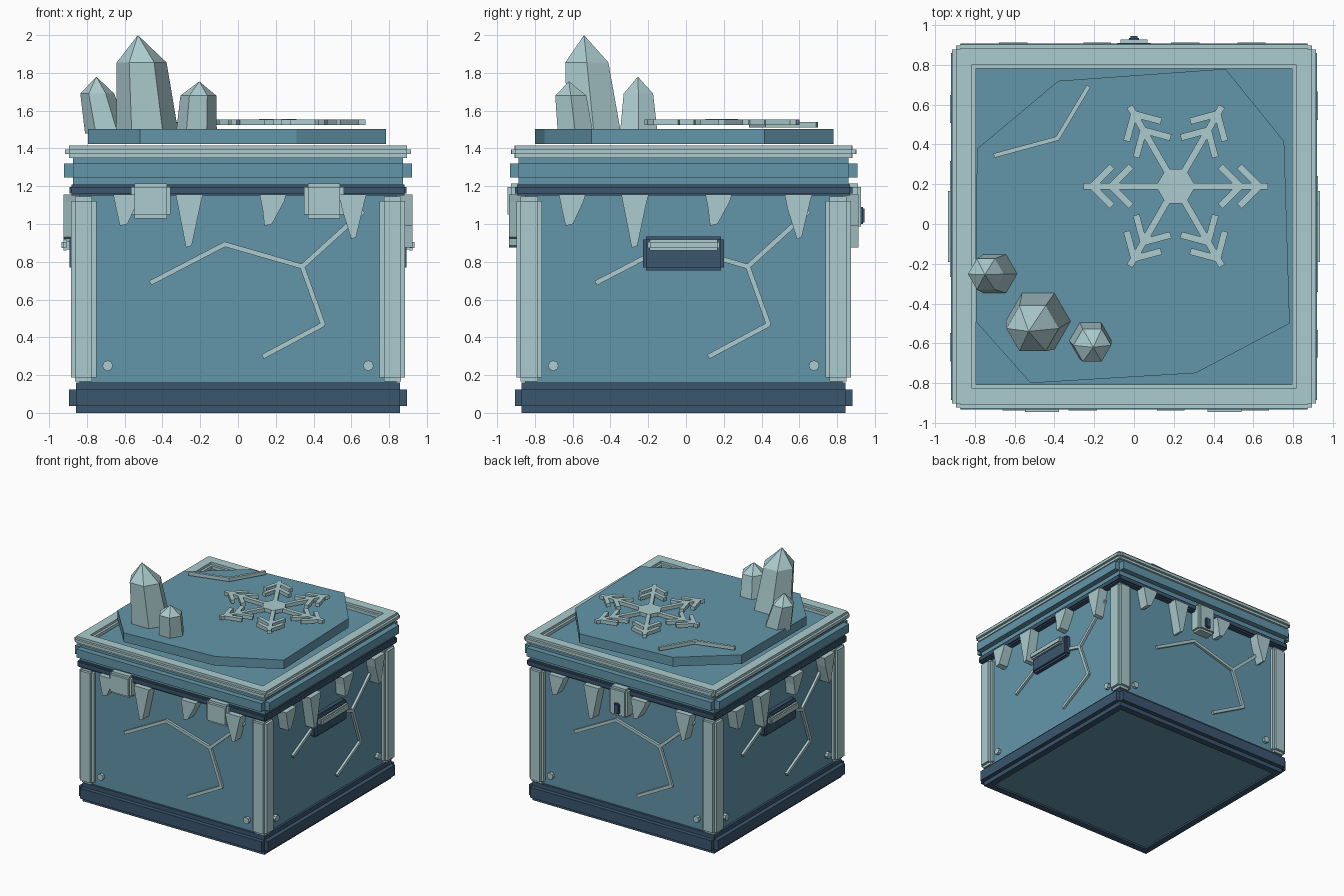
import bpy, bmesh, math
from mathutils import Matrix, Vector

if "Cube" in bpy.data.objects:
    bpy.data.objects.remove(bpy.data.objects["Cube"])

CY = -0.0125  # chest centre in y


def material(name, rgb):
    m = bpy.data.materials.new(name)
    m.diffuse_color = (*rgb, 1)
    m.use_nodes = True
    m.node_tree.nodes["Principled BSDF"].inputs["Base Color"].default_value = m.diffuse_color
    return m


ICE = material("pale ice", (0.41, 0.60, 0.62))
TEAL = material("frost blue", (0.124, 0.305, 0.402))
NAVY = material("dark navy", (0.043, 0.092, 0.155))


def side(k):
    """Transform from the front side to side k (quarter turns)."""
    return Matrix.Translation((0, CY, 0)) @ Matrix.Rotation(k * math.pi / 2, 4, 'Z')


def finish(name, bm, mat, matrix=Matrix()):
    bmesh.ops.transform(bm, matrix=matrix, verts=bm.verts)
    bmesh.ops.recalc_face_normals(bm, faces=bm.faces)
    me = bpy.data.meshes.new(name)
    bm.to_mesh(me)
    bm.free()
    me.materials.append(mat)
    ob = bpy.data.objects.new(name, me)
    bpy.context.collection.objects.link(ob)
    return ob


def add_box(bm, lo, hi):
    lo, hi = Vector(lo), Vector(hi)
    m = Matrix.Translation((lo + hi) / 2) @ Matrix.Diagonal((*(hi - lo), 1))
    bmesh.ops.create_cube(bm, size=1, matrix=m)


def box(name, lo, hi, mat, matrix=Matrix()):
    bm = bmesh.new()
    add_box(bm, lo, hi)
    return finish(name, bm, mat, matrix)


def stepped_box(name, lo, hi, b, mat, matrix=Matrix()):
    """Box with stepped edges: three crossing boxes, each full along one axis."""
    bm = bmesh.new()
    for axis in range(3):
        inset = Vector([0 if i == axis else b for i in range(3)])
        add_box(bm, Vector(lo) + inset, Vector(hi) - inset)
    return finish(name, bm, mat, matrix)


def prism(name, pts, h, mat, matrix=Matrix()):
    """Outline in xy extruded along z by h."""
    bm = bmesh.new()
    f = bm.faces.new([bm.verts.new((x, y, 0)) for x, y in pts])
    r = bmesh.ops.extrude_face_region(bm, geom=[f])
    bmesh.ops.translate(bm, vec=(0, 0, h),
                        verts=[v for v in r["geom"] if isinstance(v, bmesh.types.BMVert)])
    return finish(name, bm, mat, matrix)


def strips(name, lines, w, h, mat, matrix=Matrix()):
    """Flat bars along polylines in xy, extruded by h."""
    bm = bmesh.new()
    for line in lines:
        for p, q in zip(line, line[1:]):
            p, q = Vector(p), Vector(q)
            d, mid = q - p, (p + q) / 2
            m = (Matrix.Translation((mid.x, mid.y, h / 2))
                 @ Matrix.Rotation(math.atan2(d.y, d.x), 4, 'Z')
                 @ Matrix.Diagonal((d.length + w * 0.4, w, h, 1)))
            bmesh.ops.create_cube(bm, size=1, matrix=m)
    return finish(name, bm, mat, matrix)


def upright(k, depth):
    """Stand an xy drawing up on side k, at this distance from the centre."""
    return side(k) @ Matrix.Translation((0, -depth, 0)) @ Matrix.Rotation(math.pi / 2, 4, 'X')


# Chest body, rail and lid
S = side(0)
box("body", (-0.84, -0.84, 0.015), (0.84, 0.84, 1.17), TEAL, S)
stepped_box("rail", (-0.893, -0.893, 1.15), (0.893, 0.893, 1.208), 0.012, NAVY, S)
stepped_box("lid", (-0.92, -0.92, 1.20), (0.92, 0.92, 1.367), 0.047, TEAL, S)

# Parts repeated on all four sides
crack = [[(-0.46, 0.69), (-0.07, 0.893), (0.34, 0.775), (0.66, 1.065)],
         [(0.34, 0.775), (0.45, 0.468), (0.135, 0.30)]]
icicles = [(-0.66, -0.52, -0.625, -0.585, 0.99), (-0.33, -0.185, -0.275, -0.245, 0.875),
           (0.115, 0.255, 0.14, 0.18, 0.99), (0.535, 0.68, 0.60, 0.625, 0.92)]
for k in range(4):
    stepped_box("base_beam", (-0.894, -0.894, 0), (0.894, -0.765, 0.16), 0.036, NAVY, side(k))
    stepped_box("corner_post", (-0.885, -0.885, 0.165), (-0.75, -0.75, 1.145), 0.022, ICE, side(k))
    end = 0.895 if k % 2 == 0 else 0.91
    stepped_box("lid_trim", (-end, -0.915, 1.35), (end, -0.795, 1.415), 0.02, ICE, side(k))
    strips("crack", crack, 0.026, 0.025, ICE, upright(k, 0.835))
    for a, b, c, d, z in icicles:
        prism("icicle", [(a, 1.155), (b, 1.155), (b - 0.01, 1.12), (d, z + 0.01), (c, z),
                         (a + 0.015, 1.08)], 0.085, ICE, upright(k, 0.84))
    for x in (-0.69, 0.69):
        prism("rivet", [(x + 0.028 * math.cos(i * math.pi / 4), 0.25 + 0.028 * math.sin(i * math.pi / 4))
                        for i in range(8)], 0.03, ICE, upright(k, 0.835))

# Front hinges and back latch
for x in (-0.462, 0.455):
    stepped_box("hinge", (x - 0.105, -0.933, 1.03), (x + 0.105, -0.83, 1.215), 0.02, ICE, S)
stepped_box("latch", (-0.085, -0.94, 0.97), (0.085, -0.83, 1.215), 0.018, ICE, side(2))
stepped_box("keyhole", (-0.026, -0.957, 1.0), (0.026, -0.92, 1.09), 0.008, NAVY, side(2))

# Side handles
for k in (1, 3):
    stepped_box("handle_plate", (-0.215, -0.893, 0.755), (0.215, -0.83, 0.935), 0.016, NAVY, side(k))
    stepped_box("handle_bar", (-0.19, -0.935, 0.86), (0.19, -0.895, 0.918), 0.012, ICE, side(k))
    for x in (-0.16, 0.16):
        box("handle_mount", (x - 0.02, -0.92, 0.865), (x + 0.02, -0.88, 0.91), ICE, side(k))

# Ice slab on the lid
slab = [(-0.38, 0.72), (0.46, 0.78), (0.755, 0.415), (0.783, -0.50),
        (0.31, -0.75), (-0.52, -0.80), (-0.795, -0.49), (-0.79, 0.377)]
prism("ice_slab", slab, 0.078, TEAL, Matrix.Translation((0, 0, 1.424)))
strips("slab_crack", [[(-0.70, 0.345), (-0.385, 0.43), (-0.23, 0.69)]], 0.022, 0.03, ICE,
       Matrix.Translation((0, 0, 1.51)))

# Snowflake: six arms with two pairs of barbs each, and a hub
lines = []
for i in range(6):
    a = i * math.pi / 3
    u = Vector((math.cos(a), math.sin(a)))
    lines.append([(0, 0), u * 0.457])
    for base in (0.42, 0.325):
        for s in (-1, 1):
            t = a + s * math.radians(135)
            lines.append([u * base, u * base + Vector((math.cos(t), math.sin(t))) * 0.135])
F = Matrix.Translation((0.21, 0.19, 1.523))
flake = strips("snowflake", lines, 0.034, 0.03, ICE, F)
prism("snowflake_hub", [(0.1 * math.cos(i * math.pi / 3), 0.1 * math.sin(i * math.pi / 3))
                        for i in range(6)], 0.032, ICE, F)


def crystal(base, r0, shoulder, r1, tip):
    """Leaning six-sided crystal with a pointed top."""
    bm = bmesh.new()
    rings = [[bm.verts.new((c[0] + r * math.cos(i * math.pi / 3),
                            c[1] + r * math.sin(i * math.pi / 3), c[2])) for i in range(6)]
             for c, r in ((base, r0), (shoulder, r1))]
    top = bm.verts.new(tip)
    lo, hi = rings
    for i in range(6):
        j = (i + 1) % 6
        bm.faces.new((lo[i], lo[j], hi[j], hi[i]))
        bm.faces.new((hi[i], hi[j], top))
    bm.faces.new(lo[::-1])
    finish("crystal", bm, ICE)


crystal((-0.48, -0.487, 1.48), 0.165, (-0.51, -0.525, 1.855), 0.132, (-0.53, -0.54, 2.0))
crystal((-0.695, -0.25, 1.48), 0.115, (-0.745, -0.252, 1.69), 0.09, (-0.75, -0.255, 1.78))
crystal((-0.22, -0.585, 1.48), 0.108, (-0.21, -0.61, 1.68), 0.095, (-0.205, -0.62, 1.755))
